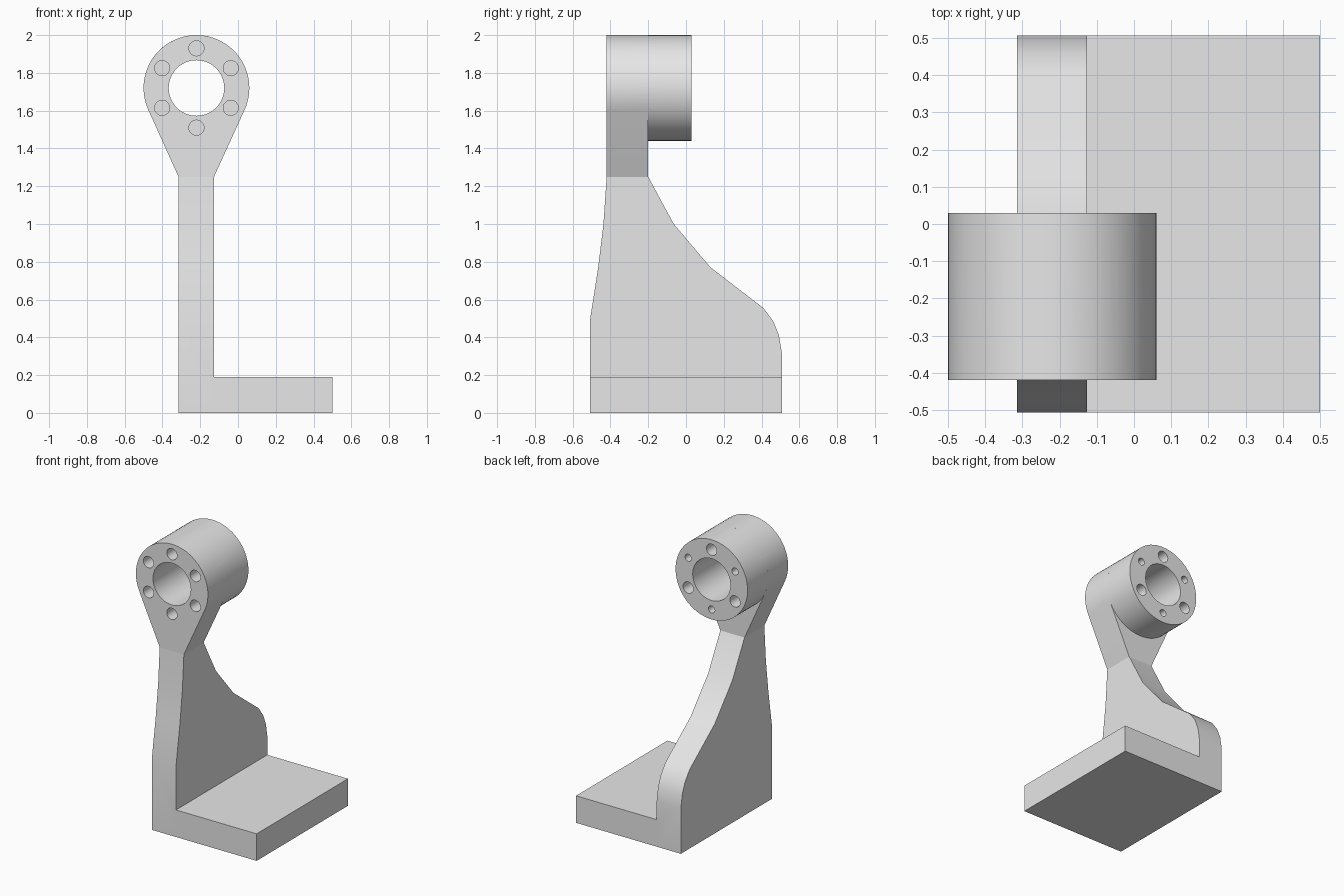
import bpy
import bmesh
from math import sin, cos, radians, acos, atan2, hypot, pi

default = bpy.data.objects.get("Cube")
if default:
    bpy.data.objects.remove(default, do_unlink=True)

grey = bpy.data.materials.new("plain grey")
grey.use_nodes = True
grey.diffuse_color = (0.8, 0.8, 0.8, 1)
grey.node_tree.nodes["Principled BSDF"].inputs["Base Color"].default_value = (0.8, 0.8, 0.8, 1)

CX, CZ, R = -0.22, 1.72, 0.28      # barrel axis and radius
LEFT, RIGHT = -0.315, -0.127       # web thickness
FRONT, STEP, BACK = -0.42, -0.2, 0.03
NECK_Z = 1.25
HALF = 0.507


def prism(name, points, shift):
    """Extrude a closed outline of 3D points along a vector."""
    mesh = bpy.data.meshes.new(name)
    bm = bmesh.new()
    face = bm.faces.new([bm.verts.new(p) for p in points])
    out = bmesh.ops.extrude_face_region(bm, geom=[face])
    verts = [g for g in out["geom"] if isinstance(g, bmesh.types.BMVert)]
    bmesh.ops.translate(bm, verts=verts, vec=shift)
    bmesh.ops.recalc_face_normals(bm, faces=bm.faces)
    bm.to_mesh(mesh)
    bm.free()
    mesh.materials.append(grey)
    obj = bpy.data.objects.new(name, mesh)
    bpy.context.collection.objects.link(obj)
    return obj


def arc(x, z, r, start, end, count):
    steps = [start + (end - start) * i / count for i in range(count + 1)]
    return [(x + r * cos(a), z + r * sin(a)) for a in steps]


def rod(name, x, z, r, y0, y1, sides=64):
    ring = arc(x, z, r, 0, 2 * pi, sides)[:-1]
    return prism(name, [(px, y0, pz) for px, pz in ring], (0, y1 - y0, 0))


def combine(target, other, operation):
    """Apply a boolean and discard the second solid."""
    mod = target.modifiers.new(operation.lower(), "BOOLEAN")
    mod.operation, mod.solver, mod.object = operation, "EXACT", other
    bpy.context.view_layer.objects.active = target
    bpy.ops.object.modifier_apply(modifier=mod.name)
    bpy.data.objects.remove(other, do_unlink=True)


# Upright web with its curved back edge
web_outline = [(-HALF, 0), (HALF, 0), (HALF, 0.32), (0.492, 0.41), (0.462, 0.485),
               (0.41, 0.555), (0.13, 0.77), (-0.065, 1.0), (STEP, NECK_Z),
               (FRONT, NECK_Z), (-0.437, 1.0), (-0.465, 0.77), (-HALF, 0.5)]
bracket = prism("bracket", [(LEFT, y, z) for y, z in web_outline], (RIGHT - LEFT, 0, 0))

# Base plate
base = prism("base_plate", [(RIGHT, -HALF, 0), (0.5, -HALF, 0), (0.5, -HALF, 0.19),
                            (RIGHT, -HALF, 0.19)], (0, 2 * HALF, 0))
combine(bracket, base, "UNION")

# Head: tangent teardrop in front, round barrel behind
dx, dz = RIGHT - CX, NECK_Z - CZ
tangent = atan2(dz, dx) + acos(R / hypot(dx, dz))
teardrop = [(LEFT, NECK_Z), (RIGHT, NECK_Z)] + arc(CX, CZ, R, tangent, pi - tangent, 48)
head = prism("head", [(x, FRONT, z) for x, z in teardrop], (0, STEP - FRONT, 0))
combine(head, rod("barrel", CX, CZ, R, STEP, BACK), "UNION")

# Central bore and two rings of blind bolt holes
combine(head, rod("bore", CX, CZ, 0.147, -1, 1), "DIFFERENCE")
for i in range(6):
    a = radians(90 + 60 * i)
    x, z = CX + 0.21 * cos(a), CZ + 0.21 * sin(a)
    combine(head, rod("front_hole", x, z, 0.04, FRONT - 0.1, FRONT + 0.15, 24), "DIFFERENCE")
    r = 0.04 if i % 2 == 0 else 0.025
    combine(head, rod("back_hole", x, z, r, BACK - 0.15, BACK + 0.1, 24), "DIFFERENCE")

# Smooth the round surfaces, keep corners crisp
for obj in (bracket, head):
    bpy.ops.object.select_all(action="DESELECT")
    obj.select_set(True)
    bpy.context.view_layer.objects.active = obj
    bpy.ops.object.shade_smooth_by_angle(angle=radians(20))
